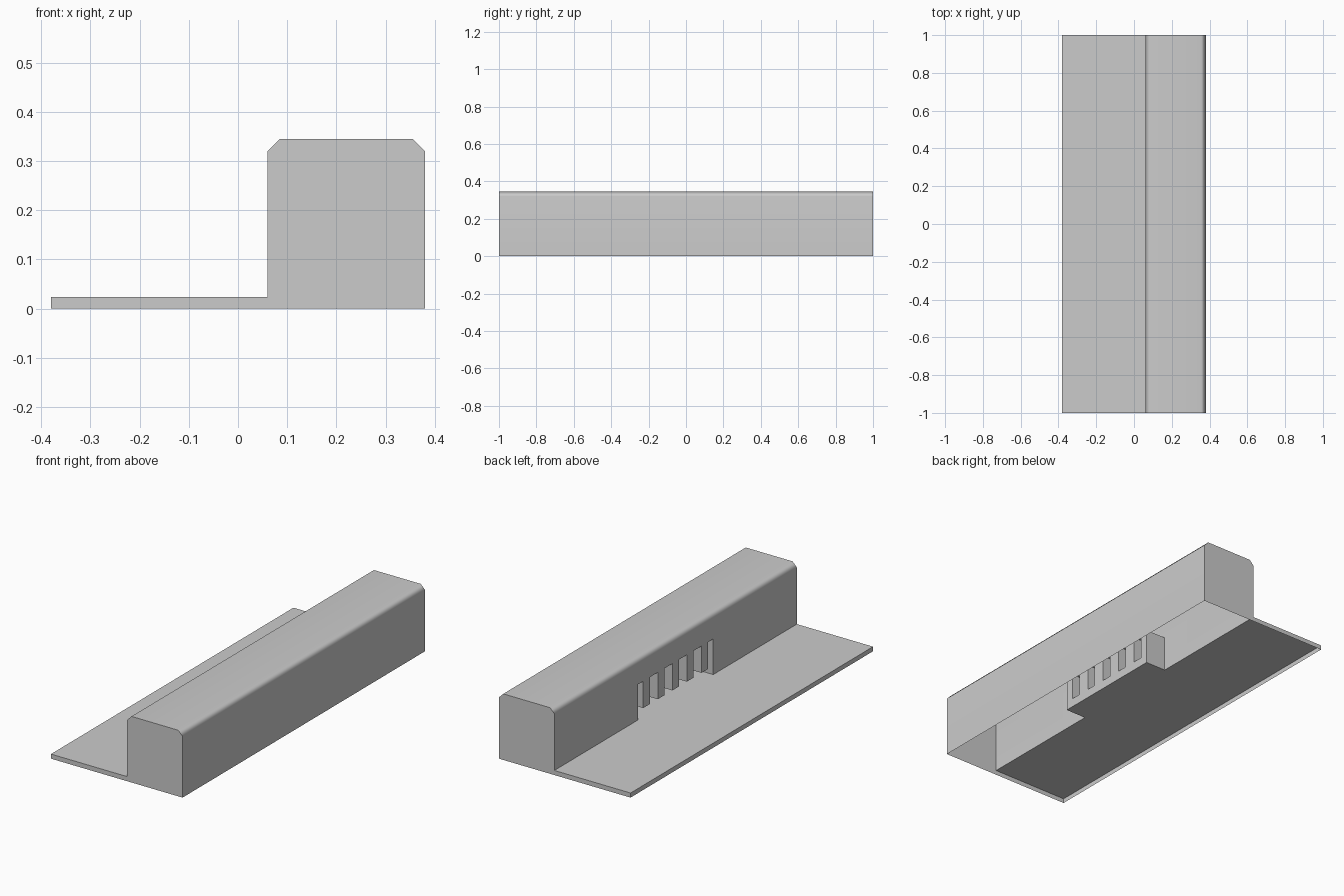
import bpy, bmesh, math
from mathutils import Vector

if "Cube" in bpy.data.objects:
    bpy.data.objects.remove(bpy.data.objects["Cube"])

grey = bpy.data.materials.new("plain_grey")
grey.use_nodes = True
grey.diffuse_color = (0.6, 0.6, 0.6, 1)
grey.node_tree.nodes["Principled BSDF"].inputs["Base Color"].default_value = (0.6, 0.6, 0.6, 1)

# Main dimensions
LEFT, WALL, RIGHT = -0.38, 0.06, 0.38
END, PLATE, TOP, BEVEL = 1.0, 0.024, 0.345, 0.025
VENT, VENT_TOP, DEPTH = 0.31, 0.21, 0.118
FIN_HALF, FIN_LOW, PITCH = 0.027, 0.07, 0.12
fins = [i * PITCH for i in range(-2, 3)]


def sweep(bm, path, vec):
    """Strip of quads from a path pushed along a vector."""
    vec = Vector(vec)
    for a, b in zip(path, path[1:]):
        a, b = Vector(a), Vector(b)
        bm.faces.new([bm.verts.new(p) for p in (a, b, b + vec, a + vec)])


def flat(bm, pts, normal):
    """One flat polygon facing the given way."""
    face = bm.faces.new([bm.verts.new(p) for p in pts])
    face.normal_update()
    if face.normal.dot(Vector(normal)) < 0:
        face.normal_flip()


def end_caps(bm, outline):
    for s in (-1, 1):
        flat(bm, [(x, s * END, z) for x, z in outline], (0, s, 0))


def finish(bm, name):
    bmesh.ops.remove_doubles(bm, verts=bm.verts, dist=0.0001)
    mesh = bpy.data.meshes.new(name)
    bm.to_mesh(mesh)
    bm.free()
    mesh.materials.append(grey)
    obj = bpy.data.objects.new(name, mesh)
    bpy.context.collection.objects.link(obj)
    return obj


# Comb outline of the vent opening, as (y, z), with fins hanging from its top
comb = [(-VENT, PLATE), (-VENT, VENT_TOP)]
for c in fins:
    lo, hi = c - FIN_HALF, c + FIN_HALF
    comb += [(lo, VENT_TOP), (lo, FIN_LOW), (hi, FIN_LOW), (hi, VENT_TOP)]
comb += [(VENT, VENT_TOP), (VENT, PLATE)]

# Base plate, open underneath
bm = bmesh.new()
edge = [(LEFT, 0), (LEFT, PLATE), (WALL, PLATE)]
sweep(bm, [(x, -END, z) for x, z in edge], (0, 2 * END, 0))
end_caps(bm, edge + [(WALL, 0)])
finish(bm, "base_plate")

# Long hollow cover with softened top edges and the vent opening in its wall
bm = bmesh.new()
shoulder = TOP - BEVEL
roof = [(WALL, shoulder), (WALL + BEVEL, TOP), (RIGHT - BEVEL, TOP),
        (RIGHT, shoulder), (RIGHT, 0)]
sweep(bm, [(x, -END, z) for x, z in roof], (0, 2 * END, 0))
end_caps(bm, roof + [(WALL, 0)])
wall = [(-END, shoulder), (-END, PLATE)] + comb + [(END, PLATE), (END, shoulder)]
flat(bm, [(WALL, y, z) for y, z in wall], (-1, 0, 0))
cover = finish(bm, "cover")
bpy.ops.object.select_all(action="DESELECT")
cover.select_set(True)
bpy.context.view_layer.objects.active = cover
bpy.ops.object.shade_smooth_by_angle(angle=math.radians(50))
weighted = cover.modifiers.new("even_shading", "WEIGHTED_NORMAL")
weighted.keep_sharp = True

# Vent niche: sides, fins, floor and slotted back
bm = bmesh.new()
sweep(bm, [(WALL, y, z) for y, z in comb], (DEPTH, 0, 0))
sweep(bm, [(WALL, -VENT, PLATE), (WALL + DEPTH, -VENT, PLATE)], (0, 2 * VENT, 0))
flat(bm, [(WALL + DEPTH, y, z) for y, z in comb], (-1, 0, 0))
finish(bm, "vent_niche")

# Lids closing the hollow fins
bm = bmesh.new()
for c in fins:
    sweep(bm, [(WALL, c - FIN_HALF, VENT_TOP), (WALL + DEPTH, c - FIN_HALF, VENT_TOP)],
          (0, 2 * FIN_HALF, 0))
finish(bm, "fin_lids")
